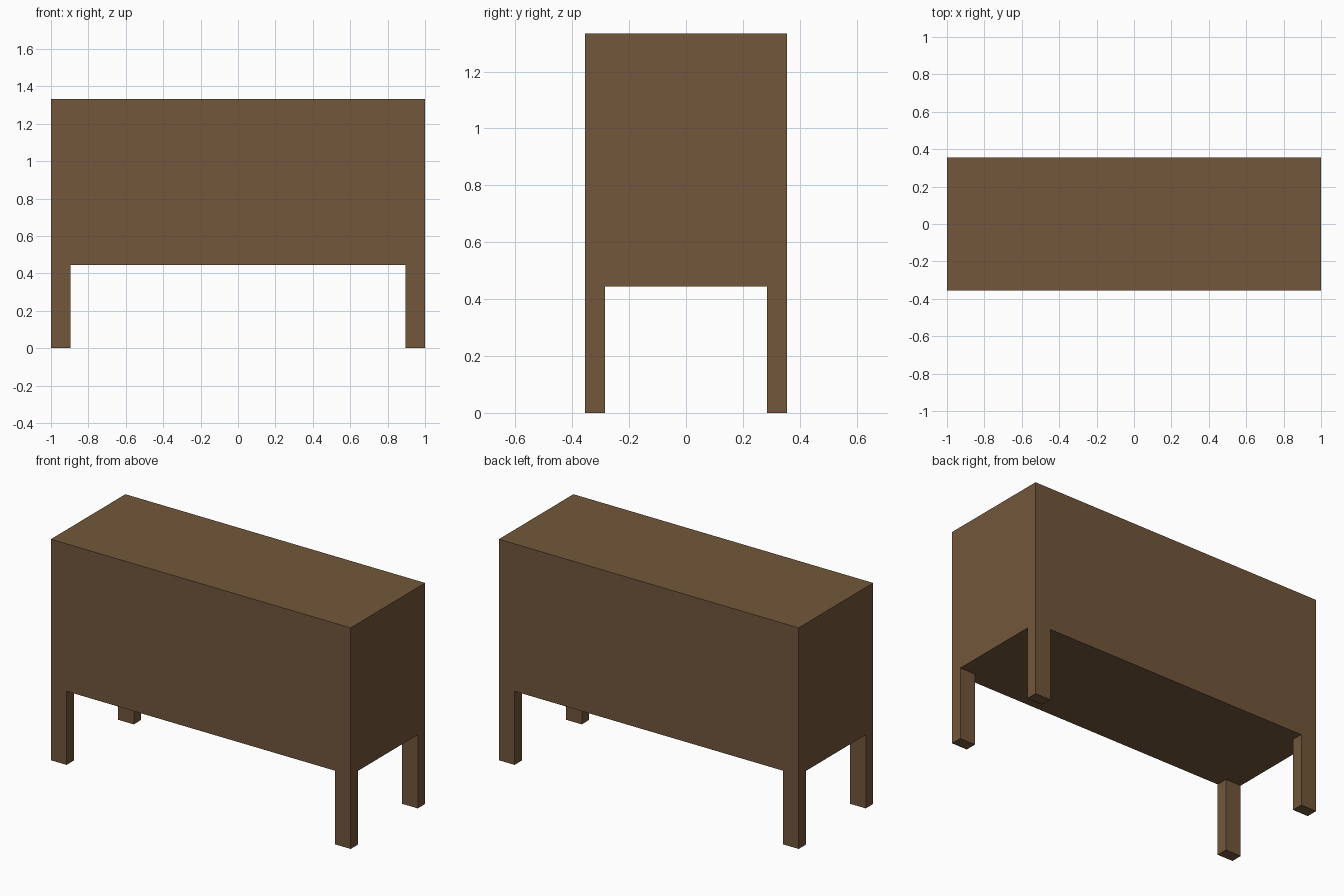
import bpy

if "Cube" in bpy.data.objects:
    bpy.data.objects.remove(bpy.data.objects["Cube"])

W, D, H = 1.0, 0.355, 1.333      # half width, half depth, full height
LEG_H, LEG_X, LEG_Y = 0.444, 0.105, 0.07

wood = bpy.data.materials.new("brown wood")
wood.diffuse_color = (0.168, 0.095, 0.044, 1)
wood.use_nodes = True
wood.node_tree.nodes["Principled BSDF"].inputs["Base Color"].default_value = wood.diffuse_color


def box(name, lo, hi):
    """Axis-aligned box between two corners."""
    centre = [(a + b) / 2 for a, b in zip(lo, hi)]
    bpy.ops.mesh.primitive_cube_add(size=1, location=centre)
    ob = bpy.context.object
    ob.name = name
    ob.scale = [b - a for a, b in zip(lo, hi)]
    bpy.ops.object.transform_apply(location=False, rotation=False, scale=True)
    ob.data.materials.append(wood)
    return ob


# Cabinet body
box("cabinet_body", (-W, -D, LEG_H), (W, D, H))

# Four corner legs, flush with the body sides
for side, x in (("left", -W), ("right", W - LEG_X)):
    for end, y in (("front", -D), ("back", D - LEG_Y)):
        box(f"{end}_{side}_leg", (x, y, 0), (x + LEG_X, y + LEG_Y, LEG_H))
